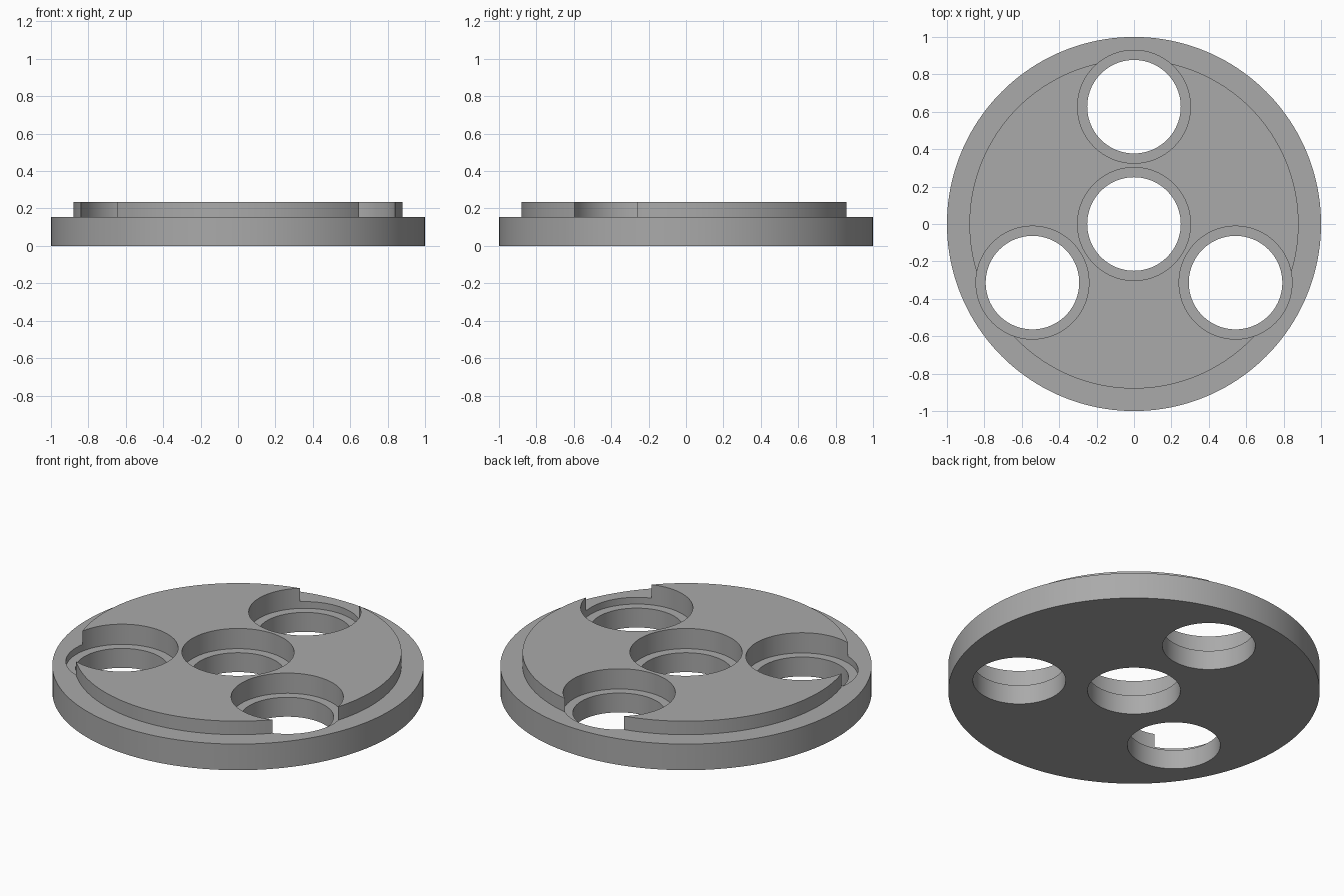
import bpy, bmesh, math

old = bpy.data.objects.get("Cube")
if old:
    bpy.data.objects.remove(old, do_unlink=True)

SHOULDER_Z, TOP_Z, LEDGE_Z = 0.155, 0.235, 0.115
BORE_R, RECESS_R, RING_R = 0.25, 0.302, 0.627

grey = bpy.data.materials.new("plain grey")
grey.use_nodes = True
grey.diffuse_color = (0.4, 0.4, 0.4, 1)
grey.node_tree.nodes["Principled BSDF"].inputs["Base Color"].default_value = grey.diffuse_color


def turned(name, profile, sides, x=0, y=0):
    """Closed solid of revolution from (radius, height) pairs."""
    bm = bmesh.new()
    rings = []
    for r, z in profile:
        rings.append([bm.verts.new((x + r * math.cos(2 * math.pi * i / sides),
                                    y + r * math.sin(2 * math.pi * i / sides), z))
                      for i in range(sides)])
    for a, b in zip(rings, rings[1:]):
        for i in range(sides):
            j = (i + 1) % sides
            bm.faces.new((a[i], a[j], b[j], b[i]))
    bm.faces.new(rings[0][::-1])
    bm.faces.new(rings[-1])
    mesh = bpy.data.meshes.new(name)
    bm.to_mesh(mesh)
    bm.free()
    mesh.materials.append(grey)
    obj = bpy.data.objects.new(name, mesh)
    bpy.context.collection.objects.link(obj)
    return obj


# Stepped disc: wide base with a raised face
disc = turned("stepped_disc", [(1, 0), (1, SHOULDER_Z), (0.88, SHOULDER_Z), (0.88, TOP_Z)], 160)

# Counterbored holes: one central, three around it
centres = [(0, 0)] + [(RING_R * math.cos(math.radians(a)), RING_R * math.sin(math.radians(a)))
                      for a in (90, 210, 330)]
cutters = []
for n, (x, y) in enumerate(centres):
    cutter = turned(f"hole_cutter_{n}", [(BORE_R, -0.1), (BORE_R, LEDGE_Z),
                                         (RECESS_R, LEDGE_Z), (RECESS_R, 0.4)], 96, x, y)
    cutter.hide_render = True
    cut = disc.modifiers.new(f"hole_{n}", 'BOOLEAN')
    cut.operation, cut.solver, cut.object = 'DIFFERENCE', 'EXACT', cutter
    cutters.append(cutter)

# Apply the cuts and drop the helpers
bpy.ops.object.select_all(action='DESELECT')
bpy.context.view_layer.objects.active = disc
disc.select_set(True)
for cut in list(disc.modifiers):
    bpy.ops.object.modifier_apply(modifier=cut.name)
for cutter in cutters:
    bpy.data.objects.remove(cutter, do_unlink=True)

bpy.ops.object.shade_smooth_by_angle(angle=math.radians(30))
